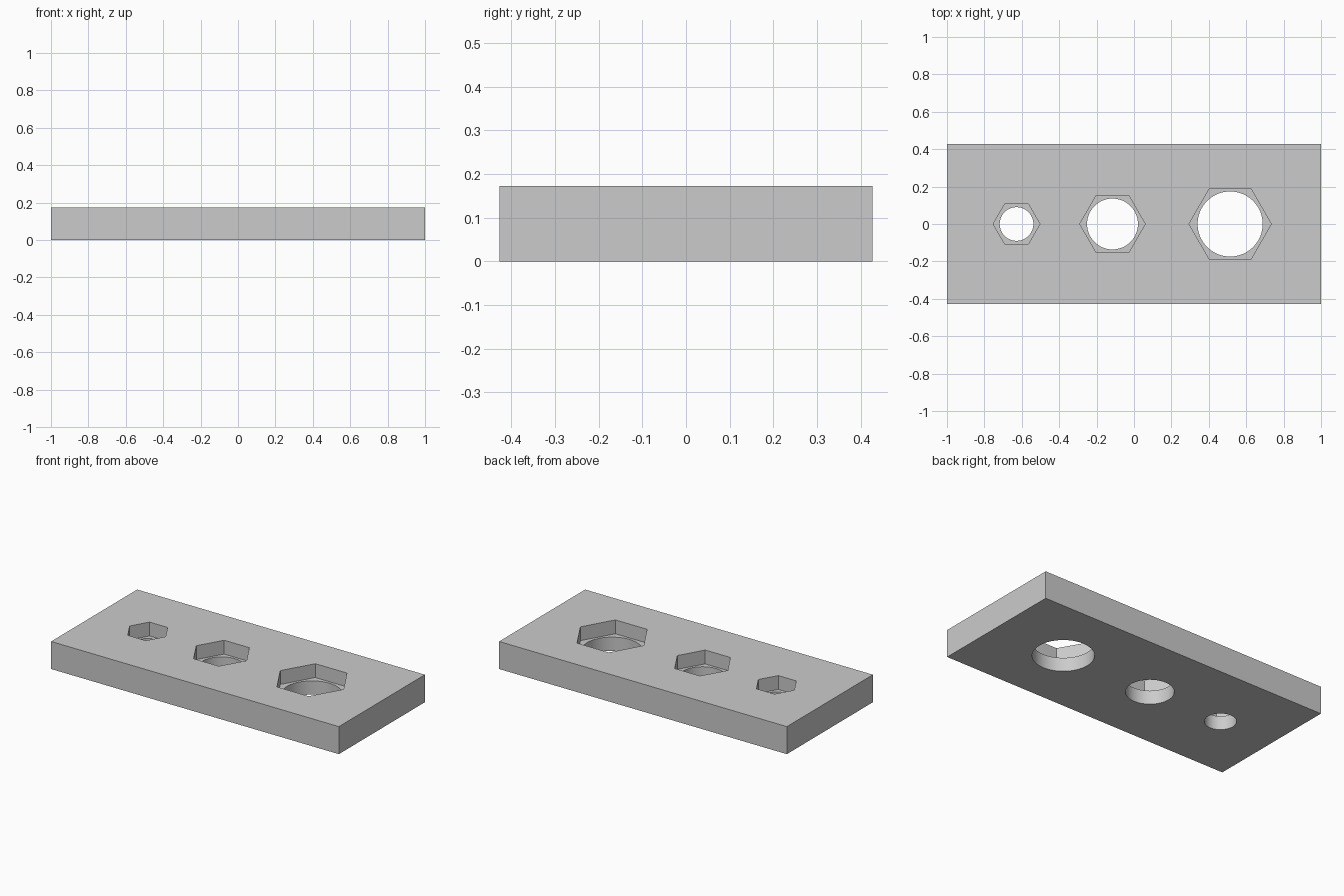
import bpy
import math

if "Cube" in bpy.data.objects:
    bpy.data.objects.remove(bpy.data.objects["Cube"])

HALF_DEPTH = 0.427
HEIGHT = 0.173
POCKET_FLOOR = 0.086

# centre x, hexagon corner radius, round hole radius
SOCKETS = [(-0.628, 0.125, 0.090),
           (-0.115, 0.175, 0.136),
           (0.514, 0.220, 0.174)]

# Plate
bpy.ops.mesh.primitive_cube_add(size=1, location=(0, 0, HEIGHT / 2))
plate = bpy.context.object
plate.name = "socket_plate"
plate.scale = (2, 2 * HALF_DEPTH, HEIGHT)
bpy.ops.object.transform_apply(location=True, rotation=True, scale=True)


def cut_prism(x, radius, sides, z0, z1):
    """Subtract an upright prism, with a corner on the x axis, from the plate."""
    bpy.ops.mesh.primitive_cylinder_add(
        vertices=sides, radius=radius, depth=z1 - z0,
        location=(x, 0, (z0 + z1) / 2), rotation=(0, 0, math.pi / 2))
    cutter = bpy.context.object
    cutter.name = "hole_cutter"
    cutter.hide_render = True
    mod = plate.modifiers.new("cut", 'BOOLEAN')
    mod.operation = 'DIFFERENCE'
    mod.solver = 'EXACT'
    mod.object = cutter
    bpy.context.view_layer.objects.active = plate
    bpy.ops.object.modifier_apply(modifier=mod.name)
    bpy.data.objects.remove(cutter, do_unlink=True)


# Hexagonal pockets with round through holes in their floors
for x, hex_radius, hole_radius in SOCKETS:
    cut_prism(x, hex_radius, 6, POCKET_FLOOR, HEIGHT + 0.1)
    cut_prism(x, hole_radius, 64, -0.1, HEIGHT + 0.1)

# Smooth only the round hole walls
bpy.ops.object.select_all(action='DESELECT')
plate.select_set(True)
bpy.context.view_layer.objects.active = plate
bpy.ops.object.shade_smooth_by_angle(angle=math.radians(30))
